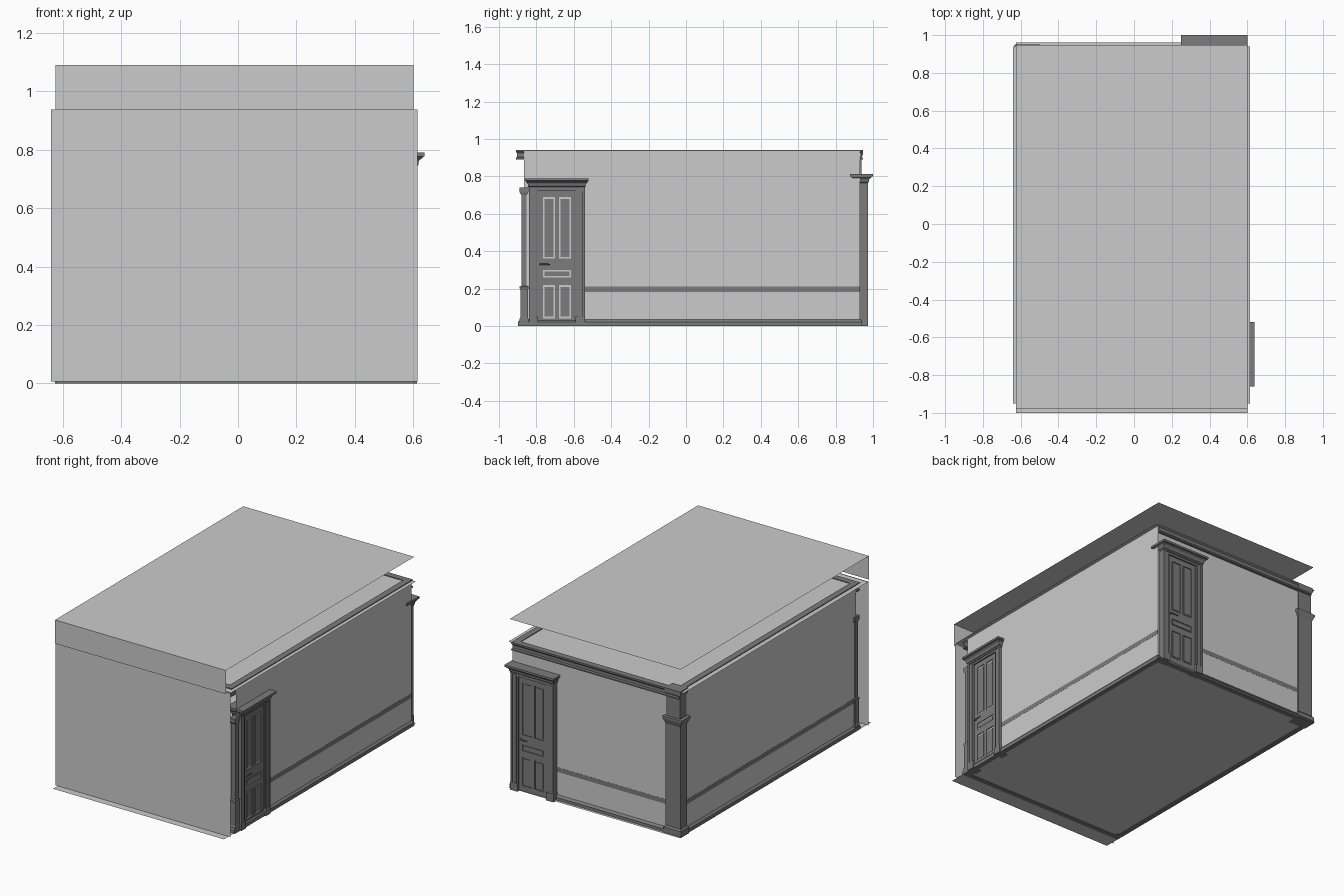
import bpy, bmesh
from math import radians
from mathutils import Matrix, Vector

if "Cube" in bpy.data.objects:
    bpy.data.objects.remove(bpy.data.objects["Cube"])

dark = bpy.data.materials.new("dark_trim")
dark.diffuse_color = (0.2, 0.2, 0.2, 1)
dark.use_nodes = True
dark.node_tree.nodes["Principled BSDF"].inputs["Base Color"].default_value = dark.diffuse_color


def finish(bm, name, mat=None, xf=None):
    if xf:
        bm.transform(xf)
    bmesh.ops.recalc_face_normals(bm, faces=bm.faces)
    me = bpy.data.meshes.new(name)
    bm.to_mesh(me)
    bm.free()
    ob = bpy.data.objects.new(name, me)
    bpy.context.collection.objects.link(ob)
    if mat:
        me.materials.append(mat)
    return ob


def add_box(bm, x0, x1, y0, y1, z0, z1):
    m = Matrix.Translation(((x0 + x1) / 2, (y0 + y1) / 2, (z0 + z1) / 2))
    m = m @ Matrix.Diagonal((x1 - x0, y1 - y0, z1 - z0, 1))
    bmesh.ops.create_cube(bm, size=1, matrix=m)


def loft(bm, rings, close=False):
    loops = [[bm.verts.new(p) for p in r] for r in rings]
    pairs = list(zip(loops, loops[1:] + loops[:1])) if close else list(zip(loops, loops[1:]))
    for a, b in pairs:
        for i in range(len(a)):
            j = (i + 1) % len(a)
            bm.faces.new((a[i], a[j], b[j], b[i]))
    if not close:
        bm.faces.new(loops[0])
        bm.faces.new(loops[-1])


def rect(x0, x1, y0, y1, z):
    return [(x0, y0, z), (x1, y0, z), (x1, y1, z), (x0, y1, z)]


def stack(bm, cx, cy, levels):
    # lofted rectangular levels: half width, half depth, height
    loft(bm, [rect(cx - w, cx + w, cy - d, cy + d, z) for w, d, z in levels])


def ring_trim(name, x0, x1, y0, y1, profile):
    # closed moulding profile (outward offset, height) run round a rectangle
    bm = bmesh.new()
    loft(bm, [rect(x0 - o, x1 + o, y0 - o, y1 + o, z) for o, z in profile], close=True)
    return finish(bm, name, dark)


def plane(name, pts):
    bm = bmesh.new()
    f = bm.faces.new([bm.verts.new(p) for p in pts])
    me = bpy.data.meshes.new(name)
    bm.to_mesh(me)
    bm.free()
    bpy.context.collection.objects.link(bpy.data.objects.new(name, me))


XL, XR, YF, YB = -0.61, 0.592, -0.866, 0.93
TOP = 0.937

# Room shell: single-sided sheets
plane("floor", rect(-0.625, 0.6, -1.0, 0.96, 0.004))
plane("inner_ceiling", rect(-0.64, 0.615, -0.95, 0.94, TOP))
plane("outer_ceiling", rect(-0.625, 0.6, -0.98, 0.947, 1.09))
plane("upper_front_panel", [(-0.625, -0.98, TOP), (0.6, -0.98, TOP), (0.6, -0.98, 1.09), (-0.625, -0.98, 1.09)])
plane("front_wall", [(-0.64, -0.955, 0.006), (0.615, -0.955, 0.006), (0.615, -0.955, TOP), (-0.64, -0.955, TOP)])
plane("right_wall", [(XR, YF, 0), (XR, YB, 0), (XR, YB, TOP), (XR, YF, TOP)])
plane("left_wall", [(XL, YB, 0), (XL, YF, 0), (XL, YF, TOP), (XL, YB, TOP)])
plane("back_wall", [(XR, YB, 0), (XL, YB, 0), (XL, YB, TOP), (XR, YB, TOP)])

# Mouldings round the room
ring_trim("baseboard", XL, XR, -0.885, YB,
          [(0.012, 0), (0.012, 0.022), (0.006, 0.03), (-0.012, 0.045), (-0.02, 0.035), (-0.02, 0)])
ring_trim("crown_moulding", XL, XR, -0.91, 0.946,
          [(-0.001, 0.942), (-0.001, 0.932), (-0.006, 0.925), (-0.006, 0.905), (-0.001, 0.898),
           (-0.001, 0.89), (-0.022, 0.89), (-0.026, 0.905), (-0.04, 0.93), (-0.042, 0.942)])

# Chair rail, almost flush with the outside of the walls
bm = bmesh.new()
for z0, z1, d in ((0.182, 0.19, 0.006), (0.19, 0.204, 0.01), (0.204, 0.212, 0.014)):
    add_box(bm, XR - d, XR + 0.0006, -0.55, YB, z0, z1)
    add_box(bm, XL - 0.0006, XL + d, YF, YB, z0, z1)
    add_box(bm, -0.51, 0.28, YB - d, YB + 0.0006, z0, z1)
finish(bm, "chair_rail", dark)


def make_door(tag, xf):
    # frame: casings, plinth blocks and head
    bm = bmesh.new()
    for s in (-1, 1):
        for a, b, d, z0, z1 in ((0.1, 0.147, 0.024, 0, 0.73), (0.112, 0.135, 0.03, 0.05, 0.73),
                                (0.137, 0.149, 0.033, 0, 0.735), (0.1, 0.15, 0.033, 0, 0.05)):
            add_box(bm, min(s * a, s * b), max(s * a, s * b), -d, d, z0, z1)
    add_box(bm, -0.147, 0.147, -0.028, 0.028, 0.722, 0.74)
    finish(bm, tag + "_door_frame", dark, xf)

    # stepped cornice
    bm = bmesh.new()
    stack(bm, 0, 0, [(0.15, 0.033, 0.735), (0.15, 0.033, 0.743), (0.154, 0.038, 0.748),
                     (0.154, 0.038, 0.756), (0.158, 0.042, 0.764), (0.165, 0.053, 0.772),
                     (0.165, 0.054, 0.775), (0.17, 0.06, 0.777), (0.17, 0.06, 0.79)])
    finish(bm, tag + "_door_cornice", dark, xf)

    # leaf: core, stiles, rails and raised panels
    bm = bmesh.new()
    add_box(bm, -0.1, 0.1, -0.012, 0.012, 0.006, 0.722)
    for x0, x1, z0, z1 in ((-0.1, -0.075, 0.006, 0.722), (0.075, 0.1, 0.006, 0.722),
                           (-0.01, 0.01, 0.04, 0.24), (-0.01, 0.01, 0.36, 0.69),
                           (-0.075, 0.075, 0.006, 0.04), (-0.075, 0.075, 0.22, 0.26),
                           (-0.075, 0.075, 0.3, 0.36), (-0.075, 0.075, 0.69, 0.722)):
        add_box(bm, x0, x1, -0.018, 0.018, z0, z1)
    for x0, x1, z0, z1 in ((-0.067, -0.018, 0.05, 0.21), (0.018, 0.067, 0.05, 0.21),
                           (-0.067, 0.067, 0.268, 0.292),
                           (-0.067, -0.018, 0.37, 0.68), (0.018, 0.067, 0.37, 0.68)):
        add_box(bm, x0, x1, -0.0155, 0.0155, z0, z1)
    finish(bm, tag + "_door_leaf", dark, xf)

    # lever handles on both faces
    bm = bmesh.new()
    spindle = Matrix.Translation((-0.088, 0, 0.33)) @ Matrix.Rotation(radians(90), 4, 'X')
    bmesh.ops.create_cone(bm, cap_ends=True, segments=10, radius1=0.005, radius2=0.005,
                          depth=0.06, matrix=spindle)
    for s in (-1, 1):
        lever = Matrix.Translation((-0.065, s * 0.029, 0.33)) @ Matrix.Rotation(radians(90), 4, 'Y')
        bmesh.ops.create_cone(bm, cap_ends=True, segments=10, radius1=0.004, radius2=0.003,
                              depth=0.055, matrix=lever)
    finish(bm, tag + "_door_handle", dark, xf)


make_door("right", Matrix.Translation((0.579, -0.69, 0)) @ Matrix.Rotation(radians(90), 4, 'Z'))
make_door("back", Matrix.Translation((0.425, 0.938, 0)) @ Matrix.Rotation(radians(180), 4, 'Z') @ Matrix.Scale(1.03, 4))

# Front corner pilasters with pedestal and capital
for tag, cx in (("left", -0.6), ("right", 0.583)):
    bm = bmesh.new()
    stack(bm, cx, -0.866, [(0.021, 0.023, 0), (0.021, 0.023, 0.04), (0.019, 0.02, 0.045),
                           (0.019, 0.02, 0.195), (0.021, 0.023, 0.2), (0.021, 0.023, 0.21),
                           (0.016, 0.014, 0.215), (0.016, 0.014, 0.7), (0.02, 0.024, 0.715),
                           (0.02, 0.024, 0.74)])
    finish(bm, tag + "_front_pilaster", dark)

# Back corner pillar with capital and a narrower upper part
bm = bmesh.new()
stack(bm, -0.565, 0.905, [(0.062, 0.042, 0), (0.062, 0.042, 0.04), (0.053, 0.034, 0.05),
                          (0.053, 0.034, 0.71), (0.056, 0.038, 0.72), (0.068, 0.046, 0.745),
                          (0.068, 0.046, 0.758), (0.049, 0.032, 0.76), (0.049, 0.032, 0.9),
                          (0.056, 0.04, 0.915), (0.056, 0.04, 0.942)])
finish(bm, "back_corner_pillar", dark)
